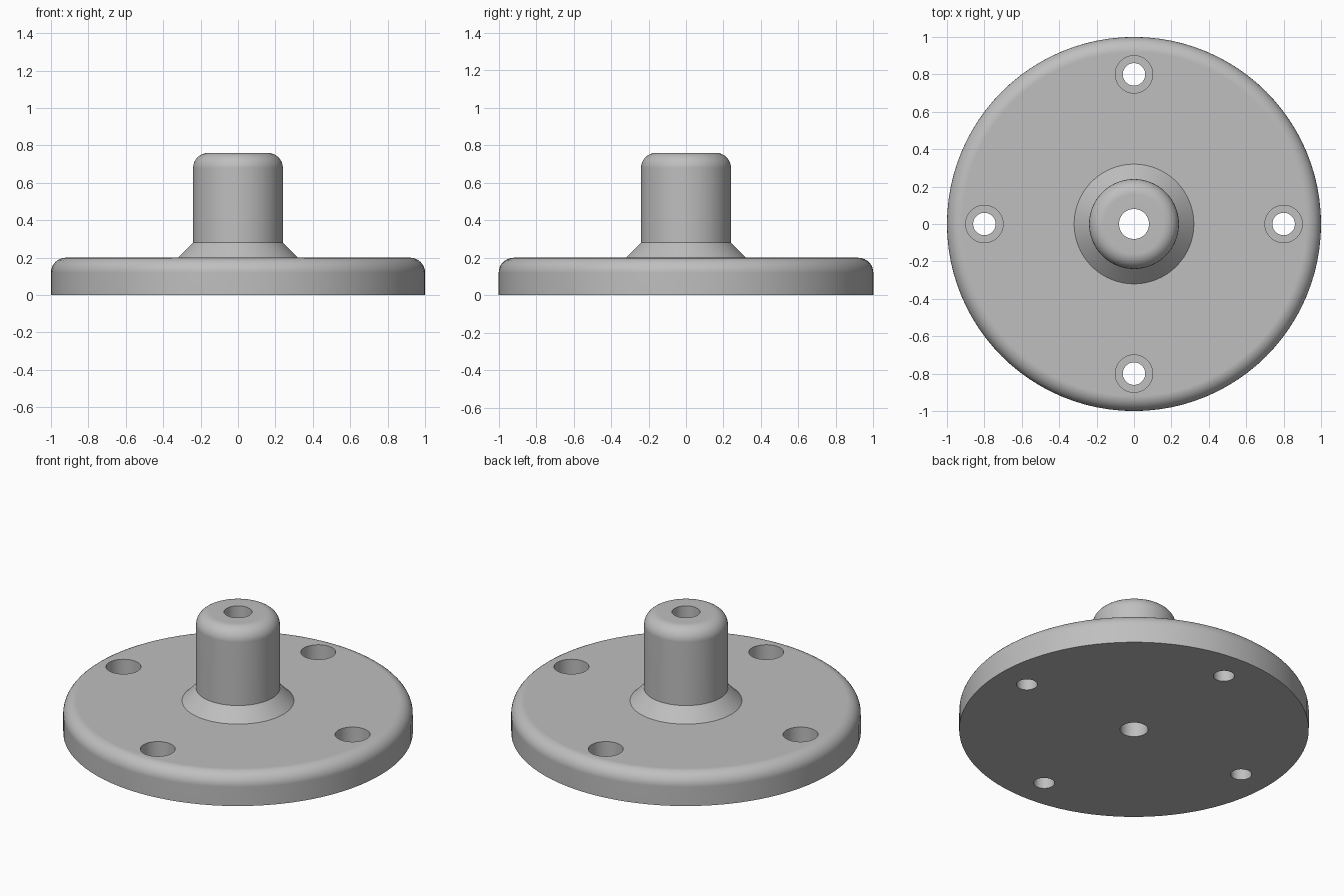
import bpy, bmesh
from math import pi, sin, cos

SEGMENTS = 96
PLATE_R, PLATE_H = 1.0, 0.2
STEM_R, STEM_TOP = 0.24, 0.76
COLLAR_R, COLLAR_TOP = 0.32, 0.28
BORE_R, FILLET = 0.08, 0.08
BOLT_CIRCLE, BOLT_R, SINK_R, SINK_DEPTH = 0.8, 0.06, 0.1, 0.12

cube = bpy.data.objects.get("Cube")
if cube:
    bpy.data.objects.remove(cube, do_unlink=True)

grey = bpy.data.materials.new("plain grey")
grey.use_nodes = True
colour = (0.52, 0.52, 0.52, 1)
grey.diffuse_color = colour
grey.node_tree.nodes["Principled BSDF"].inputs["Base Color"].default_value = colour


def fillet(r, z, size, steps=8):
    """Quarter-round outer corner, from the side up to the top."""
    angles = [i * pi / 2 / steps for i in range(steps + 1)]
    return [(r - size + size * cos(a), z - size + size * sin(a)) for a in angles]


def lathe(name, profile, segments, centre=(0, 0)):
    """Revolve a closed (radius, height) profile around the z axis."""
    bm = bmesh.new()
    rings = []
    for r, z in profile:
        if r == 0:
            rings.append([bm.verts.new((centre[0], centre[1], z))] * segments)
        else:
            turns = [2 * pi * i / segments for i in range(segments)]
            rings.append([bm.verts.new((centre[0] + r * cos(a), centre[1] + r * sin(a), z))
                          for a in turns])
    for k, low in enumerate(rings):
        high = rings[(k + 1) % len(rings)]
        if low[0] is low[1] and high[0] is high[1]:
            continue
        for i in range(segments):
            j = (i + 1) % segments
            corners = list(dict.fromkeys((low[i], low[j], high[j], high[i])))
            bm.faces.new(corners)
    bmesh.ops.recalc_face_normals(bm, faces=bm.faces)
    mesh = bpy.data.meshes.new(name)
    bm.to_mesh(mesh)
    bm.free()
    mesh.materials.append(grey)
    obj = bpy.data.objects.new(name, mesh)
    bpy.context.collection.objects.link(obj)
    return obj


# Round plate, sloped collar and rounded stem with a bore right through
profile = [(BORE_R, 0), (PLATE_R, 0)]
profile += fillet(PLATE_R, PLATE_H, FILLET)
profile += [(COLLAR_R, PLATE_H), (STEM_R, COLLAR_TOP)]
profile += fillet(STEM_R, STEM_TOP, FILLET)
profile += [(BORE_R, STEM_TOP)]
flange = lathe("flange_with_stem", profile, SEGMENTS)

# Four stepped bolt holes
bpy.context.view_layer.objects.active = flange
flange.select_set(True)
step = PLATE_H - SINK_DEPTH
hole = [(0, -0.1), (BOLT_R, -0.1), (BOLT_R, step), (SINK_R, step), (SINK_R, 0.3), (0, 0.3)]
for n in range(4):
    a = n * pi / 2
    cutter = lathe("bolt_hole_cutter", hole, 48, (BOLT_CIRCLE * cos(a), BOLT_CIRCLE * sin(a)))
    cutter.hide_render = True
    cut = flange.modifiers.new("bolt_hole", "BOOLEAN")
    cut.operation = "DIFFERENCE"
    cut.solver = "EXACT"
    cut.object = cutter
    bpy.ops.object.modifier_apply(modifier=cut.name)
    bpy.data.objects.remove(cutter, do_unlink=True)

# Smooth rounds, crisp edges and flat tops
bpy.ops.object.shade_smooth_by_angle(angle=pi / 6)
weighted = flange.modifiers.new("flat_tops", "WEIGHTED_NORMAL")
weighted.keep_sharp = True
